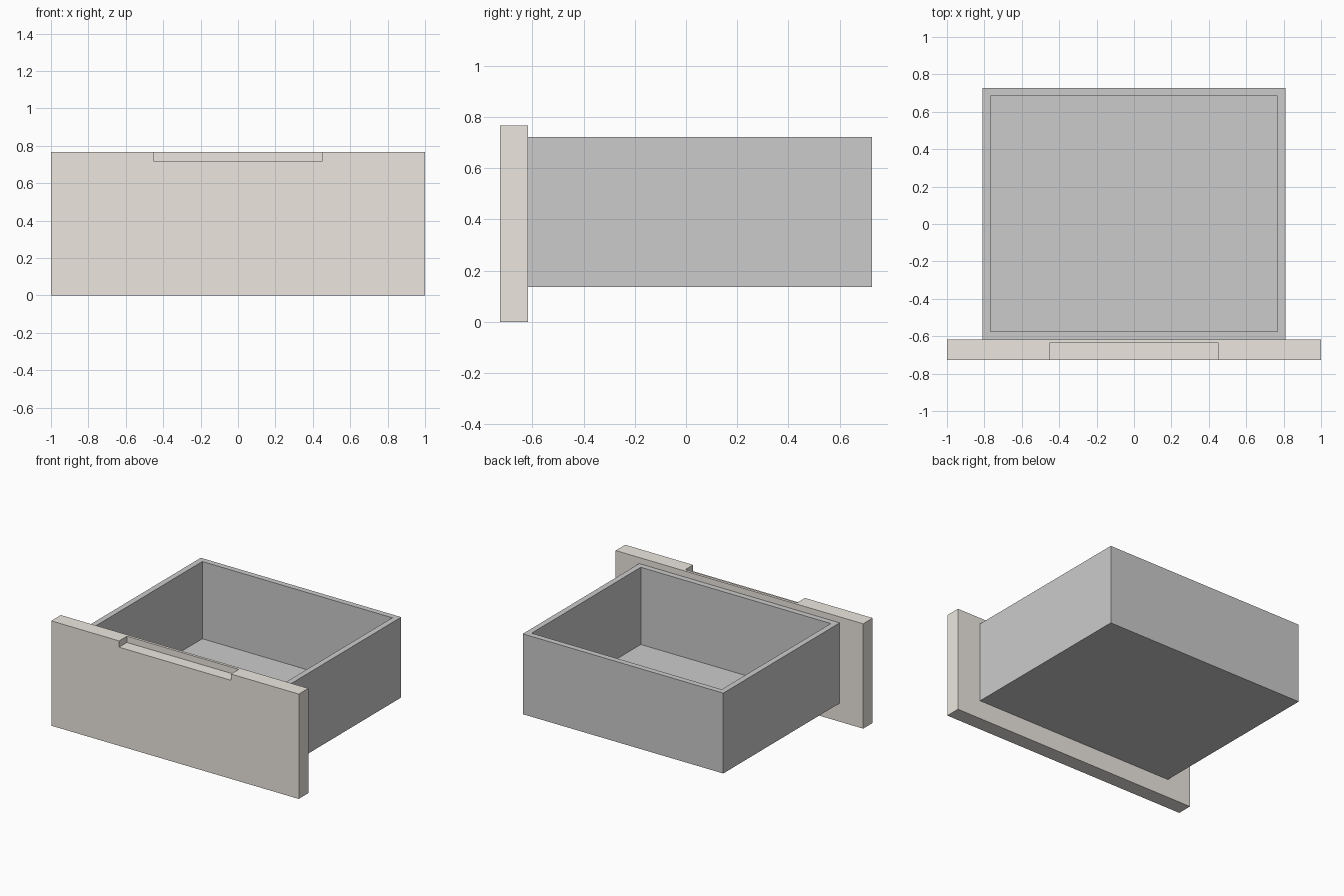
import bpy, bmesh
from mathutils import Vector

if "Cube" in bpy.data.objects:
    bpy.data.objects.remove(bpy.data.objects["Cube"])


def box(name, lo, hi):
    """Axis-aligned box between two opposite corners."""
    lo, hi = Vector(lo), Vector(hi)
    bm = bmesh.new()
    bmesh.ops.create_cube(bm, size=1)
    bmesh.ops.scale(bm, vec=hi - lo, verts=bm.verts)
    bmesh.ops.translate(bm, vec=(lo + hi) / 2, verts=bm.verts)
    mesh = bpy.data.meshes.new(name)
    bm.to_mesh(mesh)
    bm.free()
    obj = bpy.data.objects.new(name, mesh)
    bpy.context.collection.objects.link(obj)
    return obj


# Front panel
panel = box("front_panel", (-1, -0.727, 0), (1, -0.617, 0.766))
mat = bpy.data.materials.new("warm_beige")
mat.diffuse_color = (0.84, 0.80, 0.74, 1)
mat.use_nodes = True
mat.node_tree.nodes["Principled BSDF"].inputs["Base Color"].default_value = mat.diffuse_color
panel.data.materials.append(mat)

# Finger-pull recess in the panel's top edge, leaving a thin lip at the back
cutter = box("pull_cutter", (-0.452, -0.8, 0.72), (0.452, -0.637, 0.85))
cutter.hide_render = True
cut = panel.modifiers.new("finger_pull", 'BOOLEAN')
cut.operation = 'DIFFERENCE'
cut.solver = 'EXACT'
cut.object = cutter
bpy.context.view_layer.objects.active = panel
bpy.ops.object.modifier_apply(modifier=cut.name)
bpy.data.objects.remove(cutter)

# Open drawer box: inset the top face and push it down to the floor
tray = box("drawer_box", (-0.81, -0.617, 0.135), (0.81, 0.727, 0.722))
bm = bmesh.new()
bm.from_mesh(tray.data)
top = max(bm.faces, key=lambda f: f.calc_center_median().z)
bmesh.ops.inset_region(bm, faces=[top], thickness=0.042, use_even_offset=True)
inner = bmesh.ops.extrude_discrete_faces(bm, faces=[top])["faces"][0]
bmesh.ops.translate(bm, vec=(0, 0, 0.158 - 0.722), verts=inner.verts)
bmesh.ops.recalc_face_normals(bm, faces=bm.faces)
bm.to_mesh(tray.data)
bm.free()
